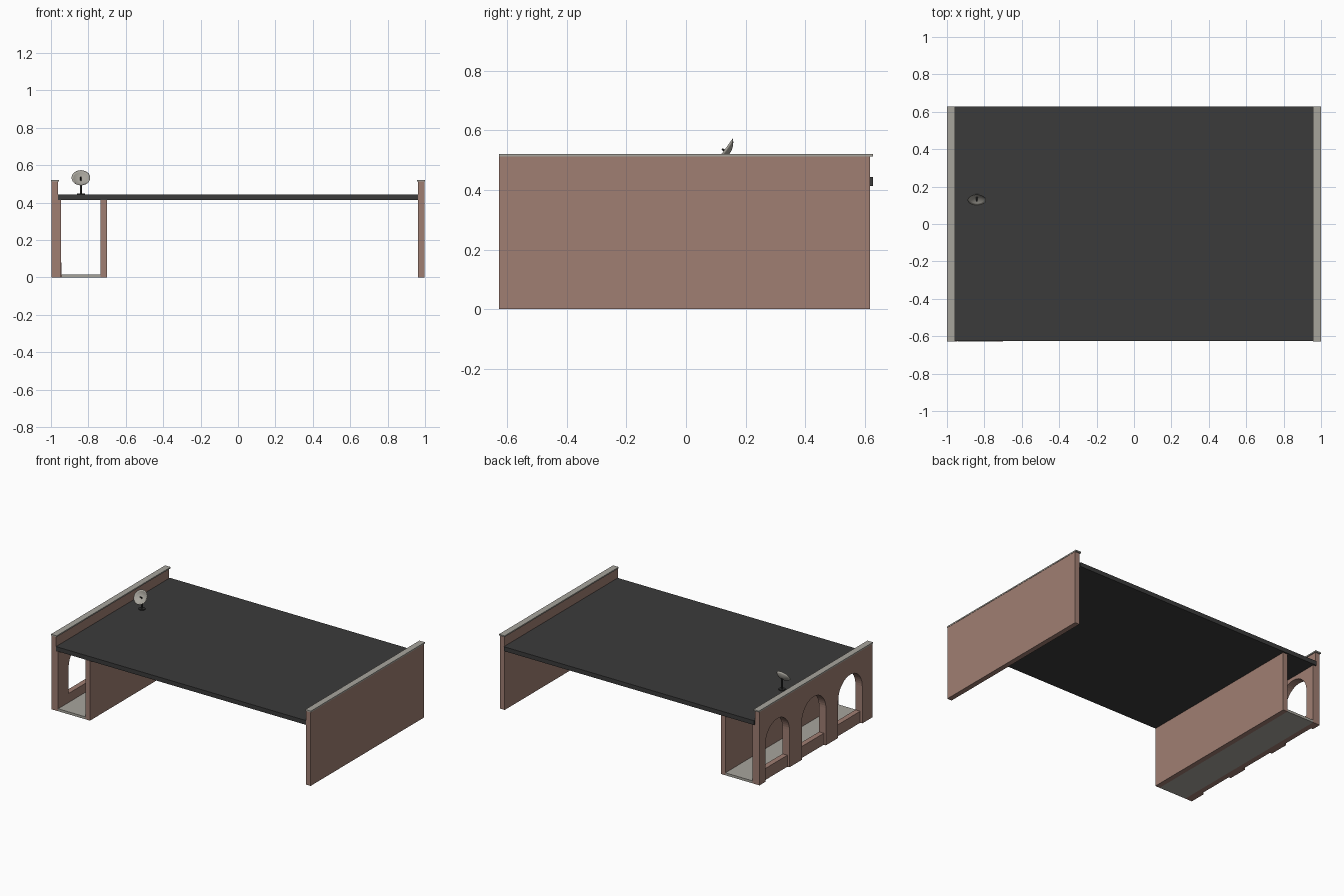
import bpy, bmesh, math
from mathutils import Vector

if "Cube" in bpy.data.objects:
    bpy.data.objects.remove(bpy.data.objects["Cube"])


def material(name, rgb):
    m = bpy.data.materials.new(name)
    m.diffuse_color = (*rgb, 1)
    m.use_nodes = True
    m.node_tree.nodes["Principled BSDF"].inputs["Base Color"].default_value = m.diffuse_color
    return m


BROWN = material("brown_plaster", (0.35, 0.21, 0.17))
STONE = material("pale_concrete", (0.39, 0.375, 0.335))
ROOF = material("dark_roofing", (0.043, 0.043, 0.043))
METAL = material("dark_metal", (0.03, 0.03, 0.03))


def finish(name, bm, mat):
    bmesh.ops.recalc_face_normals(bm, faces=bm.faces)
    me = bpy.data.meshes.new(name)
    bm.to_mesh(me)
    bm.free()
    me.materials.append(mat)
    ob = bpy.data.objects.new(name, me)
    bpy.context.collection.objects.link(ob)
    return ob


def box(name, x, y, z, mat):
    bm = bmesh.new()
    bmesh.ops.create_cube(bm, size=1)
    for v in bm.verts:
        for i, (a, b) in enumerate((x, y, z)):
            v.co[i] = a if v.co[i] < 0 else b
    return finish(name, bm, mat)


def rod(name, a, b, radius, mat, sides=12):
    a, b = Vector(a), Vector(b)
    bm = bmesh.new()
    bmesh.ops.create_cone(bm, cap_ends=True, segments=sides,
                          radius1=radius, radius2=radius, depth=(b - a).length)
    ob = finish(name, bm, mat)
    ob.location = (a + b) / 2
    ob.rotation_euler = (b - a).to_track_quat('Z', 'Y').to_euler()
    return ob


Y0, Y1 = -0.627, 0.617
ROOF_LOW, ROOF_TOP, WALL_TOP, CAP_TOP = 0.414, 0.444, 0.512, 0.521
WY = (Y0, Y1)

# Solid side wall, inner corridor wall, corridor floor and roof slab
box("right_wall", (0.963, 0.998), WY, (0, WALL_TOP), BROWN)
box("inner_wall", (-0.735, -0.70), WY, (0, ROOF_LOW), BROWN)
box("corridor_floor", (-0.945, -0.735), WY, (0, 0.017), STONE)
box("roof_slab", (-0.963, 0.963), (-0.625, 0.627), (ROOF_LOW, ROOF_TOP), ROOF)

# Parapet and the copings on both side walls
box("left_parapet", (-0.998, -0.963), WY, (ROOF_LOW, WALL_TOP), BROWN)
for side, name in ((-1, "left_coping"), (1, "right_coping")):
    box(name, sorted((side * 0.957, side)), (Y0, 0.627), (WALL_TOP, CAP_TOP), STONE)

# Arcade wall: one profile with three arches open to the ground
CENTRES, R, SPRING = (-0.38, 0.02, 0.42), 0.132, 0.258
outline = [(Y0, ROOF_LOW), (Y0, 0)]
for c in CENTRES:
    outline.append((c - R, 0))
    for i in range(25):
        t = math.pi * (1 - i / 24)
        outline.append((c + R * math.cos(t), SPRING + R * math.sin(t)))
    outline.append((c + R, 0))
outline += [(Y1, 0), (Y1, ROOF_LOW)]
bm = bmesh.new()
face = bm.faces.new([bm.verts.new((-0.998, y, z)) for y, z in outline])
ext = bmesh.ops.extrude_face_region(bm, geom=[face], use_keep_orig=True)
bmesh.ops.translate(bm, vec=(0.053, 0, 0),
                    verts=[g for g in ext["geom"] if isinstance(g, bmesh.types.BMVert)])
finish("arcade_wall", bm, BROWN)

# Low recessed sill wall in each arch
for i, c in enumerate(CENTRES):
    box(f"arch_sill_{i + 1}", (-0.982, -0.945), (c - R, c + R), (0, 0.08), BROWN)

# Dish antenna: shallow bowl, tilted to face the front and up
CENTRE = Vector((-0.84, 0.128, 0.533))
AIM = Vector((0, -0.81, 0.58)).normalized()
SEG, DR, DEPTH = 24, 0.05, 0.02
bm = bmesh.new()
rings = []
for thick in (0.0, 0.002):
    for k in range(1, 6):
        r = DR * k / 5
        h = DEPTH * ((k / 5) ** 2 - 1) - thick * (k < 5)
        rings.append([bm.verts.new((r * math.cos(2 * math.pi * s / SEG),
                                    r * math.sin(2 * math.pi * s / SEG), h))
                      for s in range(SEG)])
for base in (0, 5):
    bm.faces.new(rings[base])
    for k in range(base, base + 4):
        for s in range(SEG):
            t = (s + 1) % SEG
            bm.faces.new((rings[k][s], rings[k][t], rings[k + 1][t], rings[k + 1][s]))
bmesh.ops.remove_doubles(bm, verts=bm.verts, dist=1e-5)
dish = finish("dish_bowl", bm, STONE)
dish.location = CENTRE
dish.rotation_euler = AIM.to_track_quat('Z', 'Y').to_euler()
for p in dish.data.polygons:
    p.use_smooth = True

# Dish feed, mast and base plate
back = CENTRE - AIM * DEPTH
rod("dish_feed", back, CENTRE + AIM * 0.008, 0.0035, METAL, 8)
rod("dish_mast", (back.x, back.y, ROOF_TOP), back, 0.005, METAL)
rod("dish_base", (back.x, back.y, ROOF_TOP), (back.x, back.y, ROOF_TOP + 0.006), 0.022, METAL, 16)
